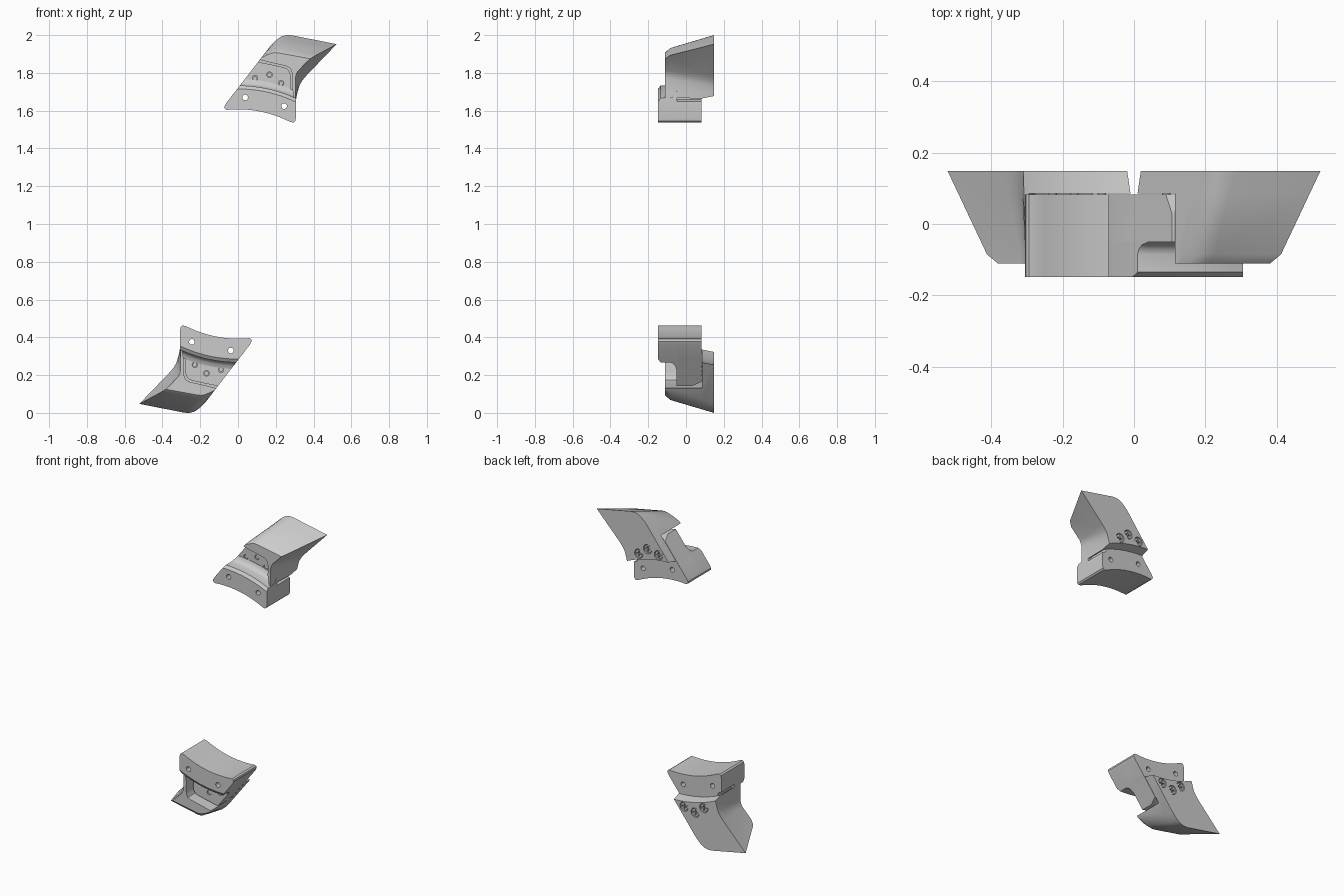
import bpy, bmesh, math
from mathutils import Matrix

if "Cube" in bpy.data.objects:
    bpy.data.objects.remove(bpy.data.objects["Cube"])

# Profiles are drawn in (x, v) around the hub axis, which sits at z = 1
HUB = 1.0


def diag_x(v):
    """x of the slanted flank at height v"""
    return 0.023 + (v - 0.75) / 1.3


def arc(r, x1, n, x0=None):
    """Arc around the hub from the slanted flank (or x0) to x1"""
    if x0 is None:
        x0 = 0.0
        for _ in range(20):
            x0 = diag_x(math.sqrt(r * r - x0 * x0))
    xs = [x0 + (x1 - x0) * i / (n - 1) for i in range(n)]
    return [(x, math.sqrt(r * r - x * x)) for x in xs]


def loft(name, sections):
    """Skin a list of (y, outline) sections and cap both ends"""
    bm = bmesh.new()
    rings = [[bm.verts.new((x, y, v + HUB)) for x, v in pts] for y, pts in sections]
    n = len(rings[0])
    for a, b in zip(rings, rings[1:]):
        for i in range(n):
            j = (i + 1) % n
            bm.faces.new((a[i], a[j], b[j], b[i]))
    bm.faces.new(rings[0])
    bm.faces.new(rings[-1])
    bmesh.ops.recalc_face_normals(bm, faces=bm.faces)
    me = bpy.data.meshes.new(name)
    bm.to_mesh(me)
    bm.free()
    ob = bpy.data.objects.new(name, me)
    bpy.context.collection.objects.link(ob)
    return ob


def rod(name, x, v, r, y0, y1, n=24):
    ring = [(x + r * math.cos(2 * math.pi * i / n), v + r * math.sin(2 * math.pi * i / n))
            for i in range(n)]
    return loft(name, [(y0, ring), (y1, ring)])


def box(name, x, v, hx, hv, y0, y1):
    ring = [(x - hx, v - hv), (x + hx, v - hv), (x + hx, v + hv), (x - hx, v + hv)]
    return loft(name, [(y0, ring), (y1, ring)])


def cut(ob, cutters):
    """Subtract cutters, bake the result, and remove the cutters"""
    for c in cutters:
        c.hide_render = True
        m = ob.modifiers.new("cut", 'BOOLEAN')
        m.operation, m.solver, m.object = 'DIFFERENCE', 'EXACT', c
    dg = bpy.context.evaluated_depsgraph_get()
    me = bpy.data.meshes.new_from_object(ob.evaluated_get(dg))
    ob.modifiers.clear()
    ob.data = me
    for c in cutters:
        bpy.data.objects.remove(c)


SCREWS = [(0.09, 0.772), (0.167, 0.79), (0.228, 0.745)]
BOLTS = [(0.038, 0.67), (0.244, 0.624)]
parts = []

# Mount: curved shoe seated on the hub, with a lip and fillet on the front
def mount_outline(r):
    foot = [(-0.062, 0.64), (-0.072, 0.622), (-0.07, 0.61), (-0.06, 0.604)]
    heel = [(0.294, 0.537), (0.303, 0.545), (0.306, 0.56)]
    return foot + arc(0.607, 0.275, 14, -0.045) + heel + arc(r, 0.306, 14)[::-1]

mount = loft("mount", [(y, mount_outline(r)) for y, r in [
    (-0.148, 0.715), (-0.135, 0.733), (-0.085, 0.733), (-0.07, 0.738), (-0.058, 0.75),
    (-0.052, 0.768), (-0.049, 0.768), (-0.048, 0.718), (0.083, 0.718)]])
cut(mount, [rod("bolt_hole", x, v, 0.015, -0.3, 0.3) for x, v in BOLTS])
parts.append(mount)

# Tongue: tab that reaches into the tooth, chamfered at the back
def tongue_outline(d):
    return arc(0.70, 0.285, 6) + [
        (0.277, 0.72), (0.279 - d, 0.78 - d / 2), (0.275 - d, 0.803 - d), (0.26 - d, 0.822 - d),
        (0.235 - d, 0.831 - d), (0.17, 0.845 - d), (diag_x(0.858 - d), 0.858 - d)]

tongue = loft("tongue", [(-0.05, tongue_outline(0)), (0.03, tongue_outline(0)),
                         (0.083, tongue_outline(0.022))])
cut(tongue, [rod("screw_hole", x, v, 0.0145, -0.2, 0.2) for x, v in SCREWS])
parts.append(tongue)

# Tooth: tapered blade with a wide back face, pocketed for the tongue
def tooth_outline(r, wall, top):
    return arc(r, wall[0][0], 10) + wall[1:] + top

back_wall = [(0.31, 0), (0.316, 0.70), (0.326, 0.735), (0.342, 0.762), (0.366, 0.79)]
front_wall = [(0.304, 0), (0.304, 0.70), (0.304, 0.77), (0.308, 0.79), (0.318, 0.81)]
back_top = [(0.522, 0.952), (0.285, 0.999), (0.258, 1.0), (0.235, 0.995), (0.215, 0.984),
            (0.196, 0.968), (diag_x(0.945), 0.945)]
mid_top = [(0.412, 0.893), (0.225, 0.93), (0.206, 0.931), (0.192, 0.928), (0.178, 0.922),
           (0.163, 0.912), (diag_x(0.895), 0.895)]
face_top = [(0.382, 0.875), (0.212, 0.906), (0.194, 0.907), (0.18, 0.905), (0.166, 0.9),
            (0.15, 0.893), (diag_x(0.88), 0.88)]

def mix(a, b, t):
    return [(p[0] + (q[0] - p[0]) * t, p[1] + (q[1] - p[1]) * t) for p, q in zip(a, b)]

t = (0.148 - 0.085) / (0.148 + 0.085)
tooth = loft("tooth", [
    (0.148, tooth_outline(0.745, back_wall, back_top)),
    (0.085, tooth_outline(0.733, mix(back_wall, front_wall, t), mix(back_top, mid_top, t))),
    (-0.085, tooth_outline(0.733, front_wall, mid_top)),
    (-0.11, tooth_outline(0.733, front_wall, face_top))])

pocket_ring = [(-0.2, 0.6), (0.298, 0.6), (0.294, 0.68), (0.285, 0.73), (0.287, 0.785),
               (0.284, 0.81), (0.275, 0.826), (0.255, 0.836), (0.17, 0.855), (0.12, 0.868),
               (-0.2, 0.93)]
pocket = loft("pocket_cutter", [(-0.3, pocket_ring), (0.086, pocket_ring)])
cut(tooth, [pocket] + [rod("head_recess", x, v, 0.029, 0.125, 0.3) for x, v in SCREWS])
parts.append(tooth)

# Screws: cross-slotted heads on the back, shanks reaching through the tongue
for x, v in SCREWS:
    head = rod("screw_head", x, v, 0.025, 0.12, 0.144)
    cut(head, [box("slot_a", x, v, 0.017, 0.004, 0.132, 0.2),
               box("slot_b", x, v, 0.004, 0.017, 0.132, 0.2)])
    parts += [head, rod("screw_shank", x, v, 0.012, -0.044, 0.123)]

# Smooth curved walls, keep hard edges
for ob in parts:
    bpy.ops.object.select_all(action='DESELECT')
    ob.select_set(True)
    bpy.context.view_layer.objects.active = ob
    bpy.ops.object.shade_smooth_by_angle(angle=math.radians(28))

# Opposite unit: half a turn around the hub axis
turn = (Matrix.Translation((0, 0, HUB)) @ Matrix.Rotation(math.pi, 4, 'Y')
        @ Matrix.Translation((0, 0, -HUB)))
for ob in parts:
    twin = ob.copy()
    twin.data = ob.data.copy()
    twin.data.transform(turn)
    twin.name = "lower_" + ob.name
    ob.name = "upper_" + ob.name
    bpy.context.collection.objects.link(twin)
